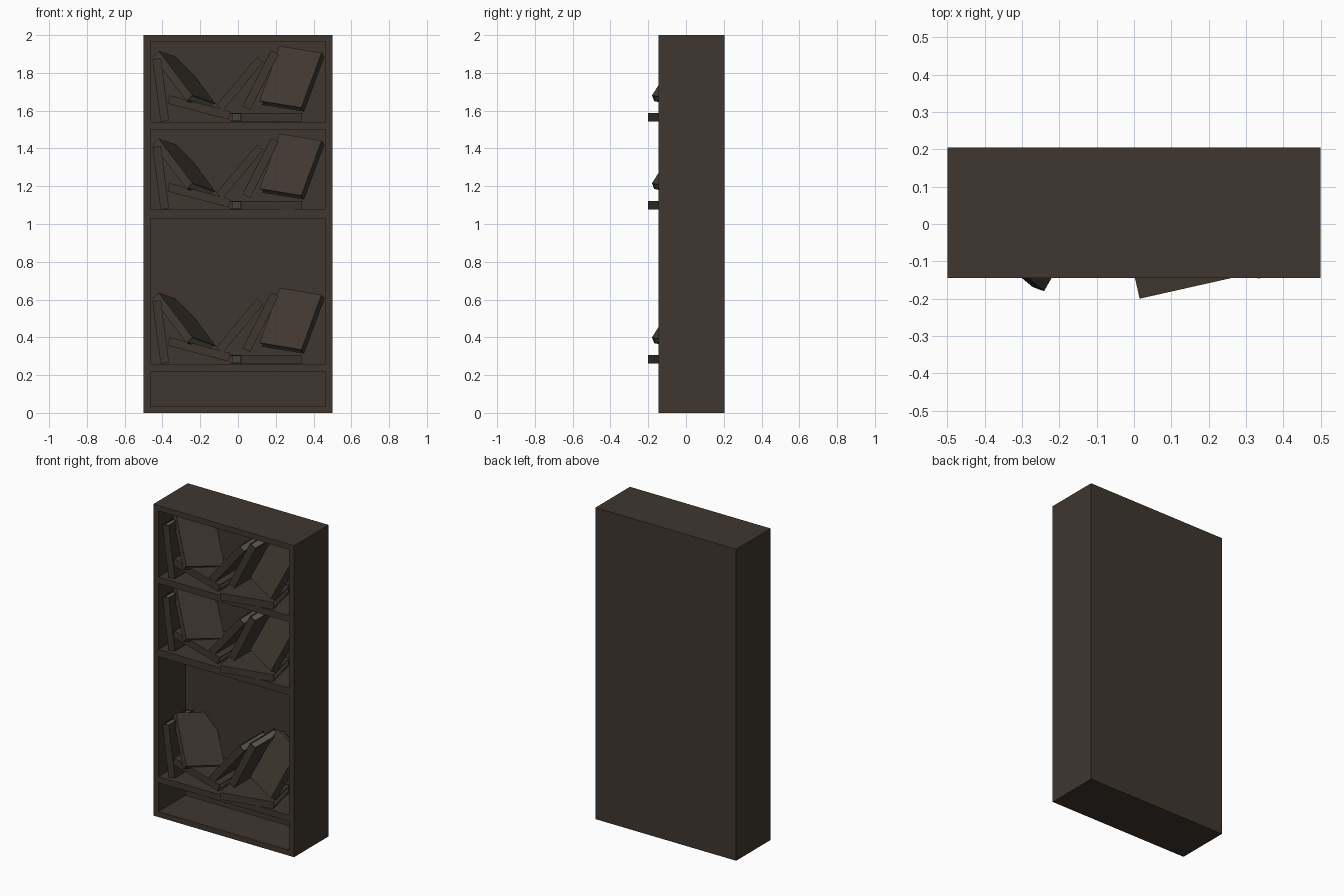
import bpy
import bmesh
from mathutils import Vector, Matrix

cube = bpy.data.objects.get("Cube")
if cube:
    bpy.data.objects.remove(cube, do_unlink=True)


def material(name, rgb):
    mat = bpy.data.materials.new(name)
    mat.use_nodes = True
    color = (*rgb, 1.0)
    mat.diffuse_color = color
    mat.node_tree.nodes["Principled BSDF"].inputs["Base Color"].default_value = color
    return mat


WOOD = material("dark brown wood", (0.050, 0.037, 0.028))
COVER = material("dark brown cover", (0.050, 0.038, 0.028))
PAGES = material("grey beige pages", (0.12, 0.11, 0.08))


def add_box(bm, low, high, index=0):
    low, high = Vector(low), Vector(high)
    size = high - low
    place = Matrix.Translation((low + high) / 2) @ Matrix.Diagonal((*size, 1))
    verts = bmesh.ops.create_cube(bm, size=1, matrix=place)["verts"]
    for face in {f for v in verts for f in v.link_faces}:
        face.material_index = index


def make_object(name, bm, mats):
    mesh = bpy.data.meshes.new(name)
    bm.to_mesh(mesh)
    bm.free()
    for mat in mats:
        mesh.materials.append(mat)
    obj = bpy.data.objects.new(name, mesh)
    bpy.context.collection.objects.link(obj)
    return obj


# Bookcase: one block with four open compartments cut into the front
FRONT, BACK, INNER_BACK = -0.145, 0.205, 0.13
bm = bmesh.new()
add_box(bm, (-0.5, FRONT, 0), (0.5, BACK, 2))
bookcase = make_object("bookcase", bm, [WOOD])

OPENINGS = [(0.035, 0.22), (0.26, 1.03), (1.076, 1.5), (1.541, 1.965)]
bm = bmesh.new()
for bottom, top in OPENINGS:
    add_box(bm, (-0.463, FRONT - 0.1, bottom), (0.463, INNER_BACK, top))
cutter = make_object("compartment_cutter", bm, [WOOD])
cutter.hide_render = True

cut = bookcase.modifiers.new("compartments", "BOOLEAN")
cut.operation = "DIFFERENCE"
cut.solver = "EXACT"
cut.object = cutter
bpy.context.view_layer.objects.active = bookcase
bpy.ops.object.modifier_apply(modifier=cut.name)
bpy.data.objects.remove(cutter, do_unlink=True)

# One shared book: spine along local x, pages open towards local y
LENGTH, WIDTH, THICK, BOARD, INSET = 0.333, 0.25, 0.045, 0.005, 0.006
bm = bmesh.new()
profile = [(0, 0), (WIDTH, 0), (WIDTH, BOARD), (BOARD, BOARD),
           (BOARD, THICK - BOARD), (WIDTH, THICK - BOARD), (WIDTH, THICK), (0, THICK)]
cover = bm.faces.new([bm.verts.new((0, y, z)) for y, z in profile])
swept = bmesh.ops.extrude_face_region(bm, geom=[cover])["geom"]
bmesh.ops.translate(bm, vec=(LENGTH, 0, 0),
                    verts=[v for v in swept if isinstance(v, bmesh.types.BMVert)])
add_box(bm, (INSET, BOARD, BOARD), (LENGTH - INSET, WIDTH - INSET, THICK - BOARD), 1)
bmesh.ops.recalc_face_normals(bm, faces=bm.faces)
book_mesh = bpy.data.meshes.new("book")
bm.to_mesh(book_mesh)
bm.free()
book_mesh.materials.append(COVER)
book_mesh.materials.append(PAGES)

# Each book: spine corner above its shelf, spine direction, page direction
BACKWARD = (0, 1, 0)
BOOKS = {
    "upright_book": ((-0.365, -0.12, 0.006), (-0.13, 0, 0.99), BACKWARD),
    "sloping_book": ((-0.373, -0.13, 0.097), (0.967, 0, -0.256), BACKWARD),
    "tumbling_book": ((-0.241, -0.18, 0.14), (-0.173, 0.145, 0.228), (0.488, 0.855, -0.174)),
    "leaning_book": ((-0.08, -0.13, 0.059), (0.64, 0, 0.768), BACKWARD),
    "steep_book": ((0.064, -0.13, 0.062), (0.454, 0, 0.89), BACKWARD),
    "flat_book": ((0.015, -0.2, 0.001), (0.976, 0.219, 0), (-0.219, 0.976, 0)),
    "facing_book": ((0.35, -0.11, 0.054), (0.106, 0.12, 0.287), (-0.2, 0.1, 0.035)),
}


def place_book(name, corner, spine, pages, shelf):
    x = Vector(spine).normalized()
    z = x.cross(Vector(pages)).normalized()
    y = z.cross(x)
    obj = bpy.data.objects.new(name, book_mesh)
    turn = Matrix((x, y, z)).transposed().to_4x4()
    obj.matrix_world = Matrix.Translation(Vector(corner) + Vector((0, 0, shelf))) @ turn
    bpy.context.collection.objects.link(obj)


# The same pile of books on the three upper shelves
for level, (shelf, _) in zip(("lower", "middle", "upper"), OPENINGS[1:]):
    for name, (corner, spine, pages) in BOOKS.items():
        place_book(f"{level}_{name}", corner, spine, pages, shelf)
